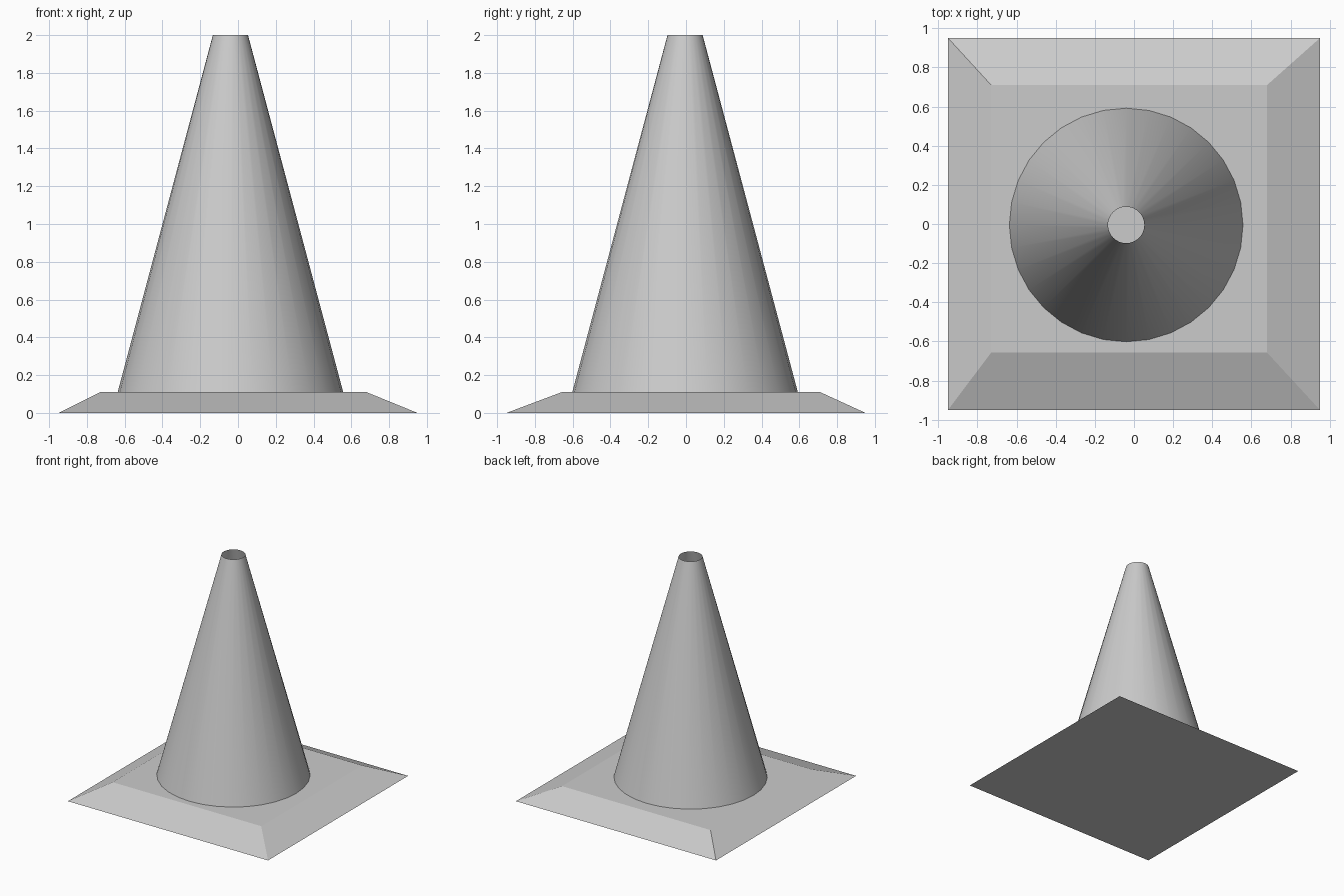
import bpy, bmesh
from math import cos, sin, tau, radians

if "Cube" in bpy.data.objects:
    bpy.data.objects.remove(bpy.data.objects["Cube"])


def ring(bm, points, z):
    return [bm.verts.new((x, y, z)) for x, y in points]


def bridge(bm, lower, upper):
    n = len(lower)
    for i in range(n):
        j = (i + 1) % n
        bm.faces.new((lower[i], lower[j], upper[j], upper[i]))


def finish(bm, name):
    mesh = bpy.data.meshes.new(name)
    bm.to_mesh(mesh)
    bm.free()
    obj = bpy.data.objects.new(name, mesh)
    bpy.context.collection.objects.link(obj)
    return obj


def rect(x0, x1, y0, y1):
    return [(x0, y0), (x1, y0), (x1, y1), (x0, y1)]


def circle(cx, cy, r, sides=32):
    return [(cx + r * cos(tau * i / sides), cy + r * sin(tau * i / sides))
            for i in range(sides)]


BASE_TOP = 0.11

# Square base plate with sloped, slightly uneven borders
bm = bmesh.new()
bottom = ring(bm, rect(-0.95, 0.95, -0.95, 0.95), 0)
top = ring(bm, rect(-0.73, 0.68, -0.657, 0.71), BASE_TOP)
bridge(bm, bottom, top)
bm.faces.new(top)
bm.faces.new(bottom[::-1])
finish(bm, "base_plate")

# Hollow tapered cone, open at the tip
bm = bmesh.new()
bridge(bm, ring(bm, circle(-0.04, -0.005, 0.597), BASE_TOP),
       ring(bm, circle(-0.04, -0.005, 0.093), 2.0))
cone = finish(bm, "cone_body")

# Smooth shading on the cone
bpy.context.view_layer.objects.active = cone
cone.select_set(True)
bpy.ops.object.shade_smooth_by_angle(angle=radians(30))
